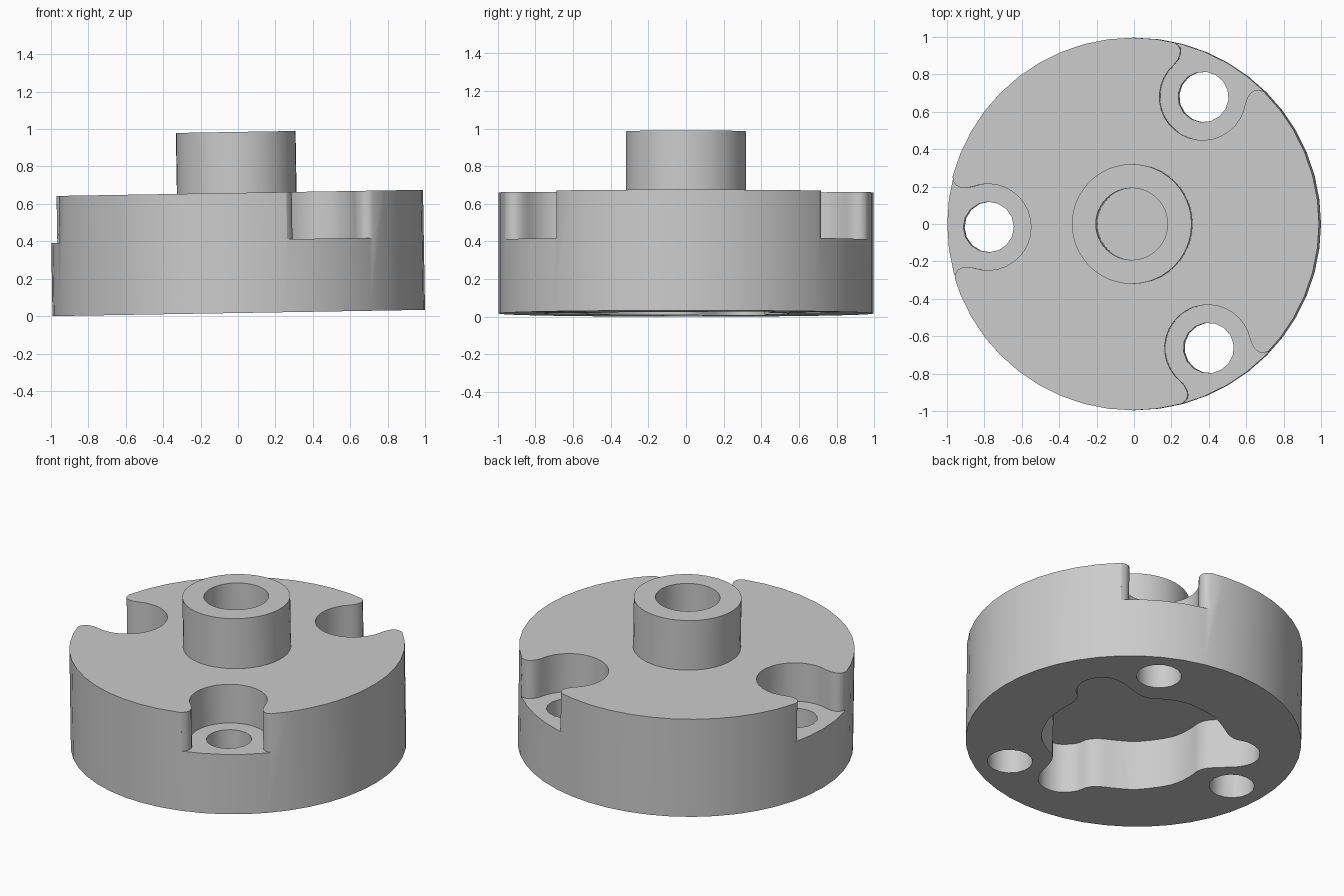
import bpy, bmesh
from math import sin, cos, pi, radians
from mathutils import Matrix, Vector

cube = bpy.data.objects.get("Cube")
if cube:
    bpy.data.objects.remove(cube, do_unlink=True)

RADIUS, HEIGHT = 0.996, 0.642
BOSS_R, BOSS_TOP, BORE_R, BORE_FLOOR = 0.32, 0.968, 0.192, 0.5
SCREW_RING, FIRST_SCREW, FIRST_LOBE = 0.775, 61.2, 33
SEAT_Z, POCKET_DEPTH, TILT = 0.39, 0.33, 0.0168

grey = bpy.data.materials.new("machined_grey")
grey.use_nodes = True
grey.diffuse_color = (0.6, 0.6, 0.6, 1)
grey.node_tree.nodes["Principled BSDF"].inputs["Base Color"].default_value = grey.diffuse_color


def finish(bm, name):
    bmesh.ops.recalc_face_normals(bm, faces=bm.faces[:])
    mesh = bpy.data.meshes.new(name)
    bm.to_mesh(mesh)
    bm.free()
    mesh.materials.append(grey)
    obj = bpy.data.objects.new(name, mesh)
    bpy.context.collection.objects.link(obj)
    return obj


def lathe(name, profile, steps):
    """Revolve (radius, height) points around z."""
    bm = bmesh.new()
    verts = [bm.verts.new((r, 0, z)) for r, z in profile]
    edges = [bm.edges.new(pair) for pair in zip(verts, verts[1:])]
    bmesh.ops.spin(bm, geom=verts + edges, cent=(0, 0, 0), axis=(0, 0, 1),
                   angle=2 * pi, steps=steps, use_merge=False)
    bmesh.ops.remove_doubles(bm, verts=bm.verts[:], dist=1e-5)
    return finish(bm, name)


def prism(name, outline, z0, z1):
    """Extrude a flat outline between two heights."""
    bm = bmesh.new()
    face = bm.faces.new([bm.verts.new((x, y, z0)) for x, y in outline])
    top = bmesh.ops.extrude_face_region(bm, geom=[face])["geom"]
    bmesh.ops.translate(bm, vec=(0, 0, z1 - z0),
                        verts=[g for g in top if isinstance(g, bmesh.types.BMVert)])
    return finish(bm, name)


def polar(r, deg):
    return r * cos(radians(deg)), r * sin(radians(deg))


def smooth_path(points, steps=3):
    """Catmull-Rom curve through a closed loop of points."""
    pts, out = [Vector(p) for p in points], []
    n = len(pts)
    for i in range(n):
        a, b, c, d = (pts[(i + k) % n] for k in (-1, 0, 1, 2))
        for s in range(steps):
            t = s / steps
            out.append(0.5 * (2 * b + (c - a) * t + (2 * a - 5 * b + 4 * c - d) * t * t
                              + (3 * b - a - 3 * c + d) * t ** 3))
    return out


def cut(target, cutter):
    cutter.hide_render = True
    mod = target.modifiers.new("cut", "BOOLEAN")
    mod.operation, mod.solver, mod.object = "DIFFERENCE", "EXACT", cutter
    bpy.context.view_layer.objects.active = target
    bpy.ops.object.modifier_apply(modifier=mod.name)
    bpy.data.objects.remove(cutter, do_unlink=True)


# Flange disc with raised boss and blind bore
flange = lathe("flange_with_boss", [
    (0, 0), (RADIUS, 0), (RADIUS, HEIGHT), (BOSS_R, HEIGHT), (BOSS_R, BOSS_TOP),
    (BORE_R, BOSS_TOP), (BORE_R, BORE_FLOOR), (0, BORE_FLOOR)], 48)

# Screw seats open to the rim with rounded lips, and through holes
lip = [(0.11, 0.212), (0.14, 0.214), (0.165, 0.226), (0.178, 0.245), (0.183, 0.27), (0.3, 0.32)]
seat = [(u, -v) for u, v in reversed(lip)]
seat += [polar(0.231, -70 - 220 * i / 20) for i in range(21)]
seat += lip
for k in range(3):
    place = (Matrix.Rotation(radians(FIRST_SCREW + 120 * k), 4, "Z")
             @ Matrix.Translation((SCREW_RING, 0, 0)))
    seat_cut = prism("seat_cutter", seat, SEAT_Z, 0.8)
    hole_cut = prism("hole_cutter", [polar(0.135, 22.5 * i) for i in range(16)], -0.1, 0.8)
    for cutter in (seat_cut, hole_cut):
        cutter.data.transform(place)
        cut(flange, cutter)

# Three-lobed pocket in the underside
lobe = [(-46, 0.56), (-32, 0.56), (-22, 0.57), (-16, 0.61), (-13, 0.68), (-7, 0.745),
        (0, 0.765), (6, 0.745), (11, 0.69), (15, 0.62), (21, 0.54), (28, 0.51),
        (38, 0.525), (53, 0.55)]
pocket = smooth_path([polar(r, FIRST_LOBE + 120 * k + a) for k in range(3) for a, r in lobe])
cut(flange, prism("pocket_cutter", pocket, -0.1, POCKET_DEPTH))

# Slight lean toward -x, then smooth shading with sharp rims
flange.data.transform(Matrix.Translation((0.004, 0, RADIUS * sin(TILT)))
                      @ Matrix.Rotation(-TILT, 4, "Y"))
bpy.ops.object.select_all(action="DESELECT")
flange.select_set(True)
bpy.context.view_layer.objects.active = flange
bpy.ops.object.shade_smooth_by_angle(angle=radians(30))
